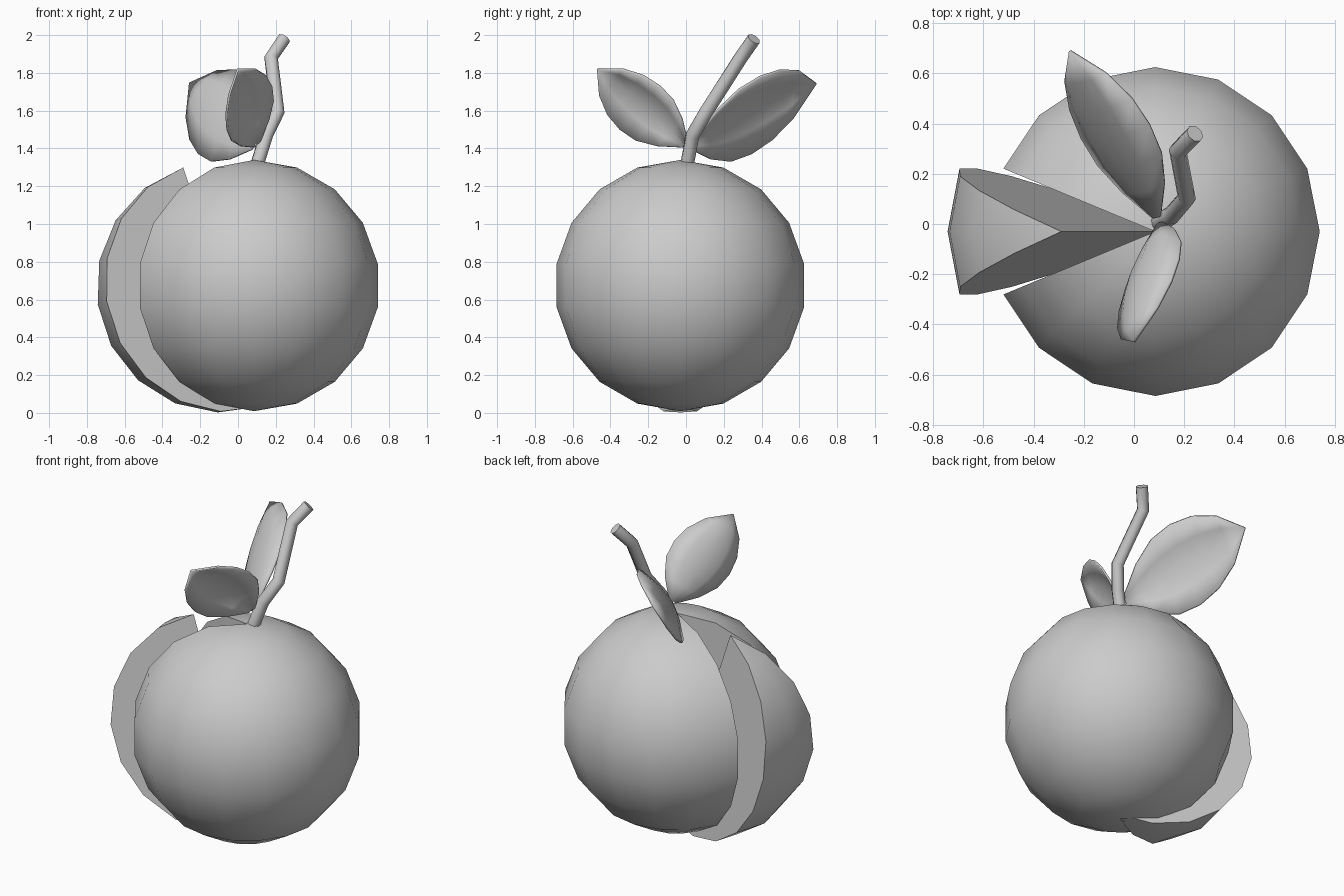
import bpy, bmesh
from math import radians, atan2, degrees, cos, pi
from mathutils import Vector

cube = bpy.data.objects.get("Cube")
if cube:
    bpy.data.objects.remove(cube, do_unlink=True)

grey = bpy.data.materials.new("plain_grey")
grey.use_nodes = True
GREY = (0.6, 0.6, 0.6, 1)
grey.diffuse_color = GREY
grey.node_tree.nodes["Principled BSDF"].inputs["Base Color"].default_value = GREY


def add_object(name, data):
    data.materials.append(grey)
    obj = bpy.data.objects.new(name, data)
    bpy.context.collection.objects.link(obj)
    return obj


def mesh_object(name, bm, angle):
    bmesh.ops.recalc_face_normals(bm, faces=bm.faces)
    mesh = bpy.data.meshes.new(name)
    bm.to_mesh(mesh)
    bm.free()
    obj = add_object(name, mesh)
    bpy.ops.object.select_all(action="DESELECT")
    obj.select_set(True)
    bpy.context.view_layer.objects.active = obj
    bpy.ops.object.shade_smooth_by_angle(angle=radians(angle))
    return obj


# Fruit pieces: a sphere split along two meridians, with solid cut faces
RADIUS, HALF_CUT = 0.665, 22.5


def off_left(co):
    """Angle in degrees away from the -x direction."""
    return degrees(atan2(co.y, -co.x))


def fruit_piece(name, is_slice, location, tilt=0):
    bm = bmesh.new()
    bmesh.ops.create_uvsphere(bm, u_segments=16, v_segments=9, radius=RADIUS)
    doomed = [f for f in bm.faces
              if (abs(off_left(f.calc_center_median())) < HALF_CUT) != is_slice]
    bmesh.ops.delete(bm, geom=doomed, context="FACES")
    for side in (-HALF_CUT, HALF_CUT):
        rim = [v for v in bm.verts
               if v.co.xy.length < 0.001 or abs(off_left(v.co) - side) < 1]
        bm.faces.new(sorted(rim, key=lambda v: v.co.z))
    obj = mesh_object(name, bm, 35)
    obj.location = location
    obj.rotation_euler.y = radians(tilt)
    return obj


fruit_piece("fruit_body", False, (0.085, -0.03, 0.674))
fruit_piece("fruit_slice", True, (-0.084, -0.03, 0.667), tilt=-18)

# Crooked stem
path = [(0.1, 0.005, 1.31), (0.15, 0.035, 1.47), (0.21, 0.105, 1.59),
        (0.175, 0.29, 1.88), (0.243, 0.36, 1.98)]
curve = bpy.data.curves.new("stem", "CURVE")
curve.dimensions = "3D"
curve.bevel_depth = 0.037
curve.bevel_resolution = 2
curve.use_fill_caps = True
spline = curve.splines.new("POLY")
spline.points.add(len(path) - 1)
for point, co in zip(spline.points, path):
    point.co = (*co, 1)
add_object("stem", curve)


# Leaves: a pointed blade, arched across its width
def leaf(name, base, tip, width, arch=0.06, drop=0.015):
    base, tip, width = Vector(base), Vector(tip), Vector(width)
    up = (width.cross(tip - base)).normalized()
    if up.z < 0:
        up.negate()
    outline = [0.12, 0.62, 0.93, 1.0, 0.9, 0.6, 0.0]
    across = [-1, -0.5, 0, 0.5, 1]
    bm = bmesh.new()
    rows = []
    for i, w in enumerate(outline):
        centre = base.lerp(tip, i / (len(outline) - 1))
        rows.append([bm.verts.new(centre + width * (0.5 * w * s)
                                  + up * w * (arch * cos(s * pi / 2) - drop))
                     for s in across])
    for a, b in zip(rows, rows[1:]):
        for j in range(len(across) - 1):
            bm.faces.new((a[j], a[j + 1], b[j + 1], b[j]))
    bmesh.ops.remove_doubles(bm, verts=bm.verts, dist=0.0005)
    obj = mesh_object(name, bm, 50)
    solid = obj.modifiers.new("thickness", "SOLIDIFY")
    solid.thickness = 0.012
    solid.offset = 0


leaf("front_leaf", (0.1, -0.005, 1.42), (0, -0.47, 1.82), (0.235, 0.21, 0.23))
leaf("back_leaf", (0.09, 0.03, 1.42), (-0.255, 0.69, 1.745), (0.27, 0.05, 0.41))
